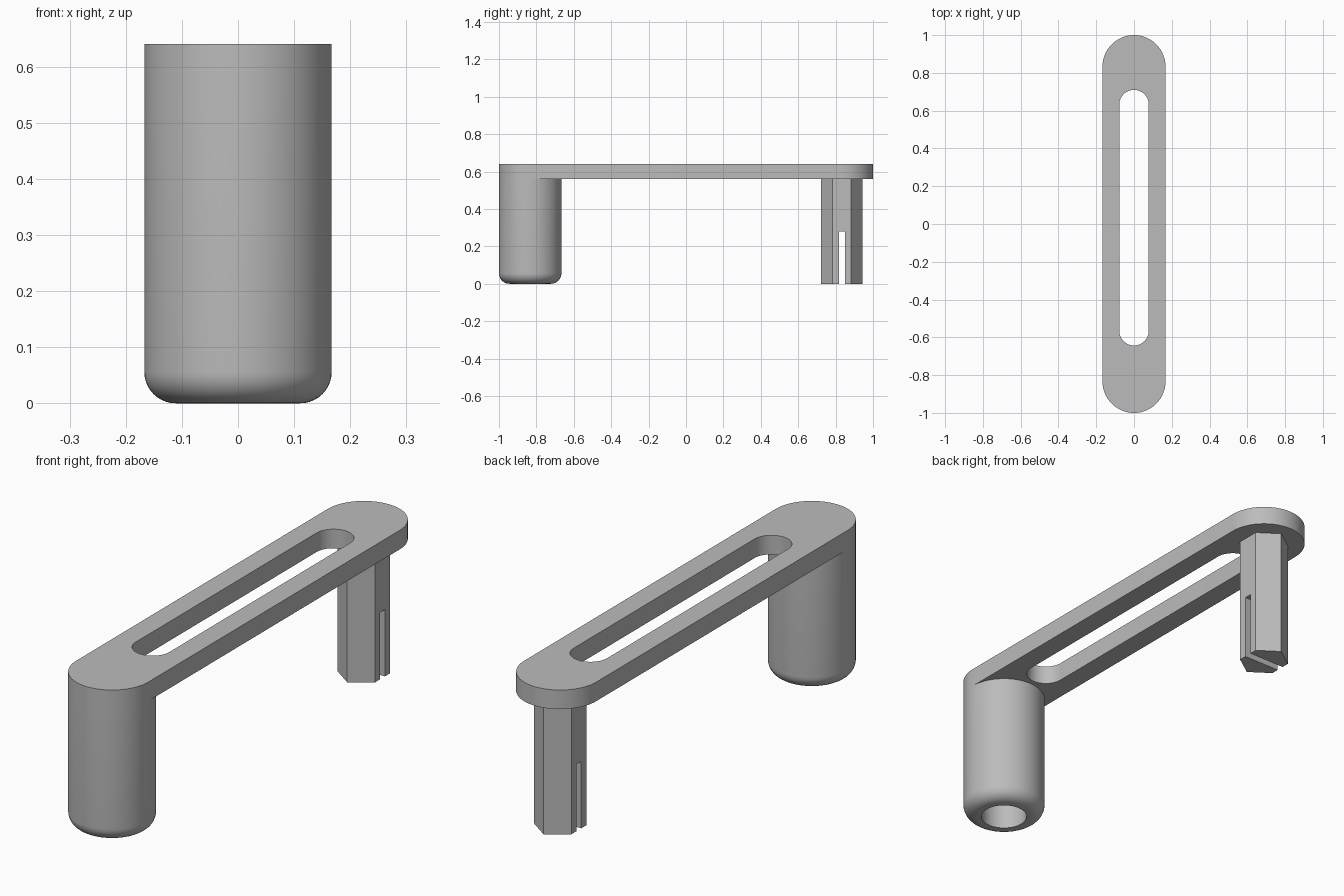
import bpy
import bmesh
from math import sin, cos, pi

if "Cube" in bpy.data.objects:
    bpy.data.objects.remove(bpy.data.objects["Cube"], do_unlink=True)

R = 0.167          # bar half width and post radius
END = 1 - R        # centre of each rounded end
UNDER, TOP = 0.56, 0.64
SEG = 32           # segments per half circle

GREY = bpy.data.materials.new("plain grey")
GREY.use_nodes = True
GREY.diffuse_color = (0.5, 0.5, 0.5, 1)
GREY.node_tree.nodes["Principled BSDF"].inputs["Base Color"].default_value = (0.5, 0.5, 0.5, 1)


def finish(bm, name, smooth=True):
    bmesh.ops.recalc_face_normals(bm, faces=bm.faces)
    mesh = bpy.data.meshes.new(name)
    bm.to_mesh(mesh)
    bm.free()
    mesh.materials.append(GREY)
    obj = bpy.data.objects.new(name, mesh)
    bpy.context.collection.objects.link(obj)
    bpy.ops.object.select_all(action='DESELECT')
    obj.select_set(True)
    bpy.context.view_layer.objects.active = obj
    if smooth:
        bpy.ops.object.shade_smooth_by_angle(angle=pi / 6)
    return obj


def stadium(r, y0, y1):
    """Outline with round ends centred on y0 and y1."""
    arc = [(r * cos(pi * i / SEG), r * sin(pi * i / SEG)) for i in range(SEG + 1)]
    return [(x, y1 + y) for x, y in arc] + [(-x, y0 - y) for x, y in arc]


def ring(bm, points, z):
    return [bm.verts.new((x, y, z)) for x, y in points]


def bridge(bm, a, b):
    for i in range(len(a)):
        j = (i + 1) % len(a)
        bm.faces.new((a[i], a[j], b[j], b[i]))


# Flat bar with a long rounded slot
bm = bmesh.new()
outer = stadium(R, -END, END)
inner = stadium(0.078, -0.565, 0.632)
rings = [ring(bm, outer, UNDER), ring(bm, outer, TOP),
         ring(bm, inner, TOP), ring(bm, inner, UNDER)]
for k in range(4):
    bridge(bm, rings[k], rings[(k + 1) % 4])
finish(bm, "slotted_bar")

# Round front post with a filleted foot and a blind bore
F, BORE, DEPTH = 0.056, 0.093, 0.42
profile = [(R, UNDER)]
profile += [(R - F + F * cos(a), F - F * sin(a)) for a in (pi / 2 * i / 10 for i in range(11))]
profile += [(BORE, 0), (BORE, DEPTH)]
bm = bmesh.new()
rings = [ring(bm, [(r * cos(pi * i / SEG), r * sin(pi * i / SEG) - END)
                   for i in range(2 * SEG)], z) for r, z in profile]
for a, b in zip(rings, rings[1:]):
    bridge(bm, a, b)
bm.faces.new(rings[-1])
finish(bm, "front_post")

# Six-sided rear peg
bm = bmesh.new()
hexagon = [(0, -0.11), (0.0866, -0.05), (0.0866, 0.05),
           (0, 0.11), (-0.0866, 0.05), (-0.0866, -0.05)]
hexagon = [(x, y + END) for x, y in hexagon]
low, high = ring(bm, hexagon, 0), ring(bm, hexagon, UNDER + 0.01)
bridge(bm, low, high)
bm.faces.new(low)
bm.faces.new(high)
peg = finish(bm, "rear_peg", smooth=False)

# Split in the lower half of the peg
bm = bmesh.new()
bmesh.ops.create_cube(bm, size=1)
bmesh.ops.scale(bm, vec=(0.4, 0.032, 0.56), verts=bm.verts)
bmesh.ops.translate(bm, vec=(0, END, 0), verts=bm.verts)
cutter = finish(bm, "peg_split_cutter", smooth=False)
cutter.hide_render = True
cut = peg.modifiers.new("split", 'BOOLEAN')
cut.operation = 'DIFFERENCE'
cut.solver = 'EXACT'
cut.object = cutter
bpy.context.view_layer.objects.active = peg
bpy.ops.object.modifier_apply(modifier=cut.name)
bpy.data.objects.remove(cutter, do_unlink=True)
